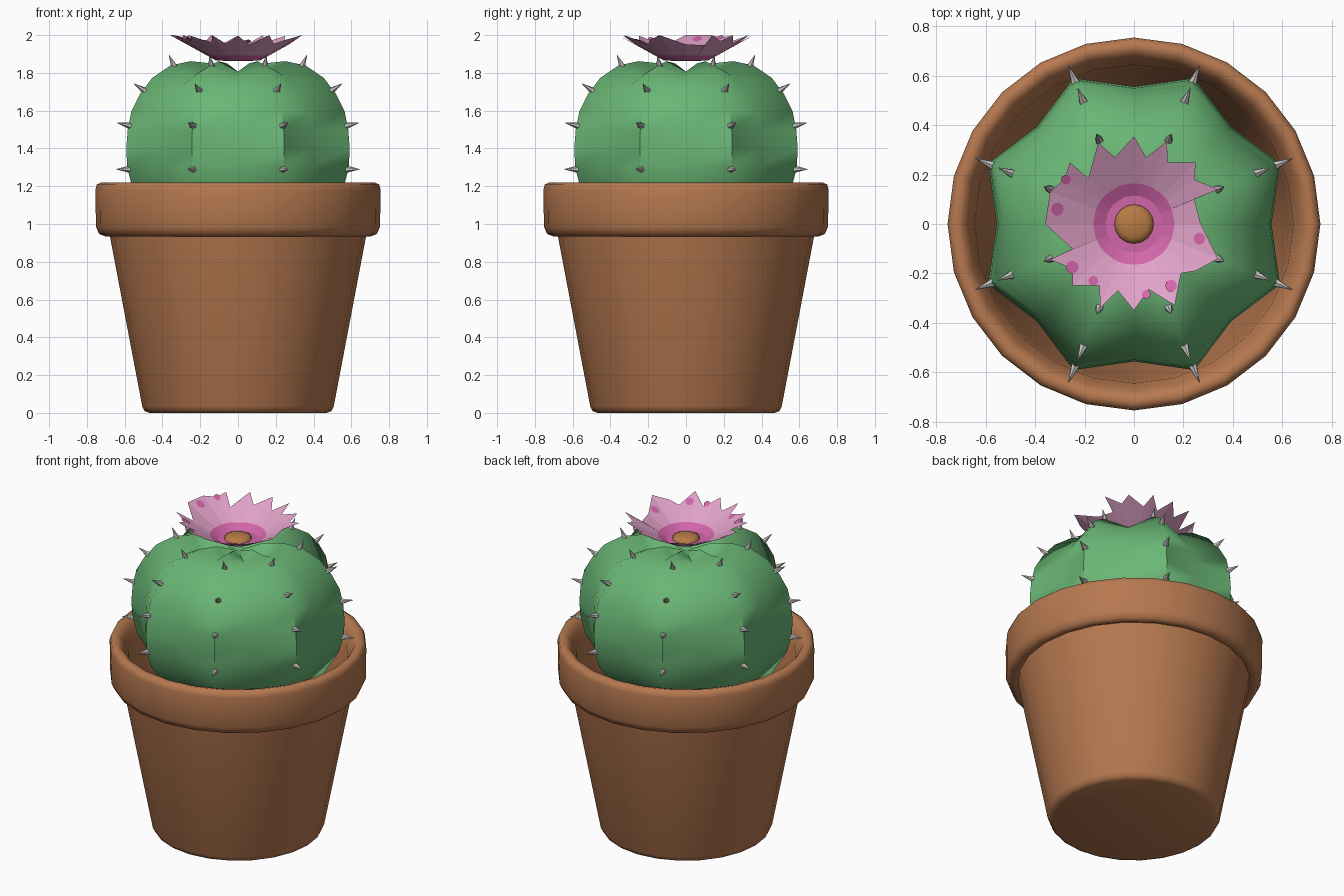
import bpy, bmesh, math
from mathutils import Vector

if "Cube" in bpy.data.objects:
    bpy.data.objects.remove(bpy.data.objects["Cube"])


def material(name, color):
    m = bpy.data.materials.new(name)
    m.diffuse_color = (*color, 1)
    m.use_nodes = True
    m.node_tree.nodes["Principled BSDF"].inputs["Base Color"].default_value = m.diffuse_color
    return m


TERRACOTTA = material("terracotta", (0.47, 0.19, 0.08))
GREEN = material("cactus green", (0.145, 0.47, 0.18))
GREY = material("spine grey", (0.55, 0.54, 0.53))
PINK = material("petal pink", (0.75, 0.36, 0.58))
MAGENTA = material("deep pink", (0.64, 0.13, 0.40))
OCHRE = material("flower centre", (0.48, 0.20, 0.06))


def make(name, bm, mats, angle=None):
    me = bpy.data.meshes.new(name)
    bm.to_mesh(me)
    bm.free()
    ob = bpy.data.objects.new(name, me)
    bpy.context.collection.objects.link(ob)
    for m in mats:
        me.materials.append(m)
    if angle:
        bpy.ops.object.select_all(action='DESELECT')
        ob.select_set(True)
        bpy.context.view_layer.objects.active = ob
        bpy.ops.object.shade_smooth_by_angle(angle=math.radians(angle))
    return ob


def loft(bm, rings, cap_start=False, cap_end=False):
    """Join rings of points (all the same length) with quads."""
    vs = [[bm.verts.new(p) for p in ring] for ring in rings]
    n = len(vs[0])
    for a, b in zip(vs, vs[1:]):
        for i in range(n):
            j = (i + 1) % n
            bm.faces.new((a[i], a[j], b[j], b[i]))
    if cap_start:
        bm.faces.new(vs[0][::-1])
    if cap_end:
        bm.faces.new(vs[-1])


def circle(r, z, n):
    return [(r * math.cos(math.tau * i / n), r * math.sin(math.tau * i / n), z) for i in range(n)]


# Pot: turned profile from the base, over the rim and down the inside
profile = [(0.47, 0), (0.495, 0.01), (0.507, 0.035), (0.68, 0.945), (0.705, 0.935),
           (0.735, 0.947), (0.752, 0.985), (0.755, 1.18), (0.748, 1.208), (0.725, 1.22),
           (0.695, 1.212), (0.675, 1.18), (0.645, 1.12), (0.63, 0.95), (0.47, 0.10)]
bm = bmesh.new()
loft(bm, [circle(r, z, 24) for r, z in profile], True, True)
make("pot", bm, [TERRACOTTA], 50)

# Cactus body: eight ribs, with valleys pulled in and sunk near the top
rib = [(0.30, 0.92), (0.50, 1.02), (0.605, 1.19), (0.635, 1.30), (0.64, 1.40), (0.632, 1.50),
       (0.61, 1.60), (0.56, 1.69), (0.49, 1.775), (0.385, 1.84), (0.27, 1.862),
       (0.15, 1.85), (0.03, 1.80)]
bm = bmesh.new()
rings = []
for r, z in rib:
    sink = 0.055 * min(1, max(0, (z - 1.5) / 0.35)) * min(1, r / 0.15)
    ring = []
    for i in range(16):
        a = math.tau * i / 16
        k, dz = (1, 0) if i % 2 else (0.87, sink)
        ring.append((r * k * math.cos(a), r * k * math.sin(a), z - dz))
    rings.append(ring)
loft(bm, rings, True, True)
make("cactus_body", bm, [GREEN], 60)

# Spines: four up each rib
bm = bmesh.new()
for r, z, tilt in [(0.625, 1.29, 0), (0.62, 1.52, 12), (0.535, 1.705, 32), (0.365, 1.83, 65)]:
    for k in range(8):
        a = math.tau * (k + 0.5) / 8
        t = math.radians(tilt)
        d = Vector((math.cos(a) * math.cos(t), math.sin(a) * math.cos(t), math.sin(t)))
        base = Vector((r * math.cos(a), r * math.sin(a), z))
        mat = d.to_track_quat('Z', 'Y').to_matrix().to_4x4()
        mat.translation = base + d * 0.035
        bmesh.ops.create_cone(bm, cap_ends=True, segments=6, radius1=0.019, radius2=0.001,
                              depth=0.075, matrix=mat)
make("spines", bm, [GREY], 40)

# Flower: a jagged cup with a flat bottom and a deep pink throat
tips = [(.27, 0), (.245, .1), (.34, .14), (.245, .18), (.25, .25), (.137, .25), (.133, .335),
        (.05, .27), (0, .355), (-.077, .27), (-.145, .33), (-.185, .185), (-.26, .25),
        (-.28, .185), (-.34, .13), (-.36, 0), (-.25, -.1), (-.34, -.145), (-.25, -.18),
        (-.25, -.25), (-.14, -.25), (-.137, -.34), (-.065, -.27), (0, -.35), (.06, -.265),
        (.165, -.33), (.19, -.2), (.25, -.19), (.34, -.14)]


def cup(x, y, lift=0.0):
    r = math.hypot(x, y)
    return (x, y, min(2.0, 1.865 + max(0, r - 0.115) * 0.135 / 0.245 + lift))


def inner(r):
    return [cup(r * x / math.hypot(x, y), r * y / math.hypot(x, y)) for x, y in tips]


bm = bmesh.new()
loft(bm, [inner(0.165), [cup(x, y) for x, y in tips]])
bmesh.ops.reverse_faces(bm, faces=bm.faces[:])
n_pink = len(bm.faces)
loft(bm, [inner(0.115), inner(0.165)], cap_start=True)
bm.faces.ensure_lookup_table()
for i, f in enumerate(bm.faces):
    f.material_index = 0 if i < n_pink else 1
    f.normal_update()
    if f.normal.z < 0:
        f.normal_flip()
make("flower_petals", bm, [PINK, MAGENTA])

# Painted spots on the petals
bm = bmesh.new()
for x, y, s in [(-.31, .06, .026), (-.275, .18, .02), (-.25, -.175, .026), (-.165, -.23, .02),
                (.05, -.285, .018), (.15, -.25, .024), (.265, -.06, .024)]:
    f = bm.faces.new([bm.verts.new(cup(x + px * s, y + py * s, 0.005))
                      for px, py, _ in circle(1, 0, 10)])
make("petal_spots", bm, [MAGENTA])

# Flower centre: low dome
bm = bmesh.new()
loft(bm, [circle(0.08, 1.862, 16), circle(0.078, 1.875, 16), circle(0.055, 1.887, 16),
          circle(0.02, 1.892, 16)], True, True)
make("flower_centre", bm, [OCHRE], 60)
